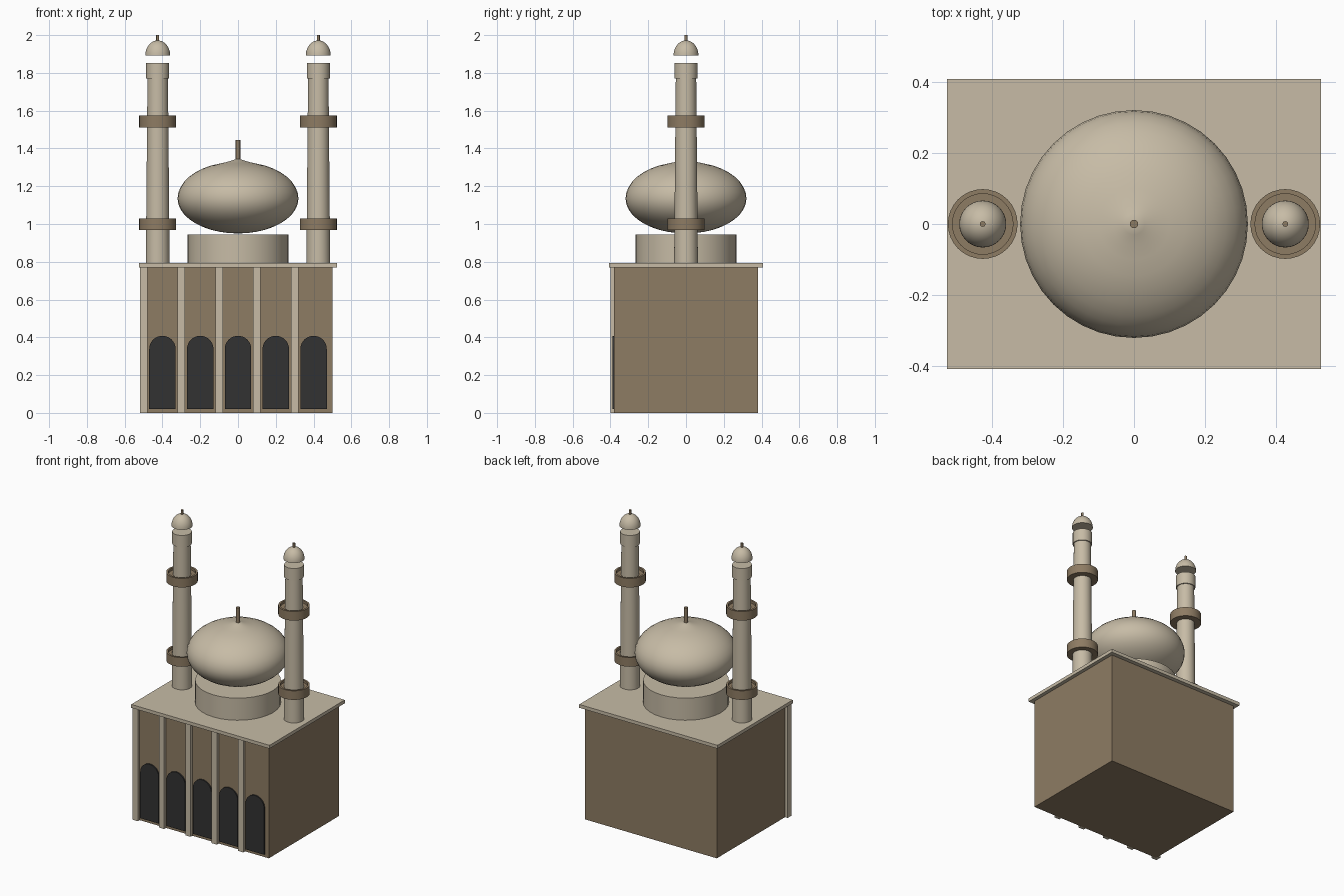
import bpy, bmesh, math

if "Cube" in bpy.data.objects:
    bpy.data.objects.remove(bpy.data.objects["Cube"])

def material(name, rgb):
    m = bpy.data.materials.new(name)
    m.diffuse_color = (*rgb, 1)
    m.use_nodes = True
    m.node_tree.nodes["Principled BSDF"].inputs["Base Color"].default_value = m.diffuse_color
    return m

STONE = material("pale stone", (0.57, 0.50, 0.38))
BROWN = material("brown stone", (0.27, 0.20, 0.125))
DARK = material("dark opening", (0.032, 0.032, 0.032))

def finish(name, bm, mat, smooth=False):
    bmesh.ops.recalc_face_normals(bm, faces=bm.faces)
    me = bpy.data.meshes.new(name)
    bm.to_mesh(me)
    bm.free()
    me.materials.append(mat)
    ob = bpy.data.objects.new(name, me)
    bpy.context.collection.objects.link(ob)
    if smooth:
        bpy.ops.object.select_all(action='DESELECT')
        ob.select_set(True)
        bpy.context.view_layer.objects.active = ob
        bpy.ops.object.shade_smooth_by_angle(angle=math.radians(35))
    return ob

def box(name, x0, x1, y0, y1, z0, z1, mat):
    bm = bmesh.new()
    bmesh.ops.create_cube(bm, size=1)
    for v in bm.verts:
        v.co = ((x0 + x1) / 2 + v.co.x * (x1 - x0),
                (y0 + y1) / 2 + v.co.y * (y1 - y0),
                (z0 + z1) / 2 + v.co.z * (z1 - z0))
    return finish(name, bm, mat)

def lathe(name, profile, mat, x=0, sides=32):
    """Revolve (radius, height) points about the vertical axis at x."""
    bm = bmesh.new()
    vs = [bm.verts.new((r, 0, z)) for r, z in profile]
    es = [bm.edges.new(p) for p in zip(vs, vs[1:])]
    bmesh.ops.spin(bm, geom=vs + es, cent=(0, 0, 0), axis=(0, 0, 1),
                   angle=2 * math.pi, steps=sides)
    bmesh.ops.remove_doubles(bm, verts=bm.verts, dist=0.0002)
    bmesh.ops.translate(bm, verts=bm.verts, vec=(x, 0, 0))
    return finish(name, bm, mat, True)

def cylinder(name, r0, r1, z0, z1, mat, x=0, sides=32):
    return lathe(name, [(0, z0), (r0, z0), (r1, z1), (0, z1)], mat, x, sides)

# Prayer hall and roof slab
box("hall", -0.5, 0.5, -0.38, 0.38, 0, 0.775, BROWN)
box("roof_slab", -0.525, 0.525, -0.408, 0.408, 0.77, 0.793, STONE)

# Facade pilasters and arched openings
for i in range(5):
    px, ax = -0.5 + 0.2 * i, -0.4 + 0.2 * i
    box(f"pilaster_{i}", px - 0.02, px + 0.02, -0.4, -0.36, 0, 0.772, STONE)
    bm = bmesh.new()
    outline = [(ax - 0.07, 0.02), (ax + 0.07, 0.02)]
    outline += [(ax + 0.07 * math.cos(a), 0.338 + 0.07 * math.sin(a))
                for a in (math.pi * k / 16 for k in range(17))]
    face = bm.faces.new([bm.verts.new((x, -0.389, z)) for x, z in outline])
    ext = bmesh.ops.extrude_face_region(bm, geom=[face], use_keep_orig=True)
    bmesh.ops.translate(bm, vec=(0, 0.0095, 0),
                        verts=[g for g in ext["geom"] if isinstance(g, bmesh.types.BMVert)])
    finish(f"arched_opening_{i}", bm, DARK)

# Drum, onion dome and finial
cylinder("dome_drum", 0.267, 0.267, 0.79, 0.945, STONE)
dome = [(0.32 * math.sin(a), 1.135 - (0.185 if a < math.pi / 2 else 0.195) * math.cos(a))
        for a in (math.pi * k / 20 for k in range(18))]
dome += [(0.10, 1.319), (0.06, 1.328), (0.03, 1.337), (0, 1.347)]
lathe("main_dome", dome, STONE, sides=40)
cylinder("dome_finial", 0.012, 0.012, 1.33, 1.445, BROWN, sides=12)

# Pair of minarets
for side, x in (("left", -0.425), ("right", 0.425)):
    cylinder(f"{side}_minaret_shaft", 0.063, 0.054, 0.79, 1.78, STONE, x)
    cylinder(f"{side}_minaret_collar", 0.061, 0.061, 1.77, 1.852, STONE, x)
    for n, z in (("lower", 0.968), ("upper", 1.512)):
        lathe(f"{side}_{n}_balcony",
              [(0, z), (0.098, z), (0.098, z + 0.062), (0.085, z + 0.062),
               (0.085, z + 0.045), (0, z + 0.045)], BROWN, x)
    cap = [(0, 1.892)] + [(0.066 * math.cos(a), 1.892 + 0.08 * math.sin(a))
                         for a in (math.pi / 2 * k / 10 for k in range(11))]
    lathe(f"{side}_minaret_cap", cap, STONE, x)
    cylinder(f"{side}_minaret_finial", 0.008, 0.008, 1.965, 2.0, BROWN, x, 12)
